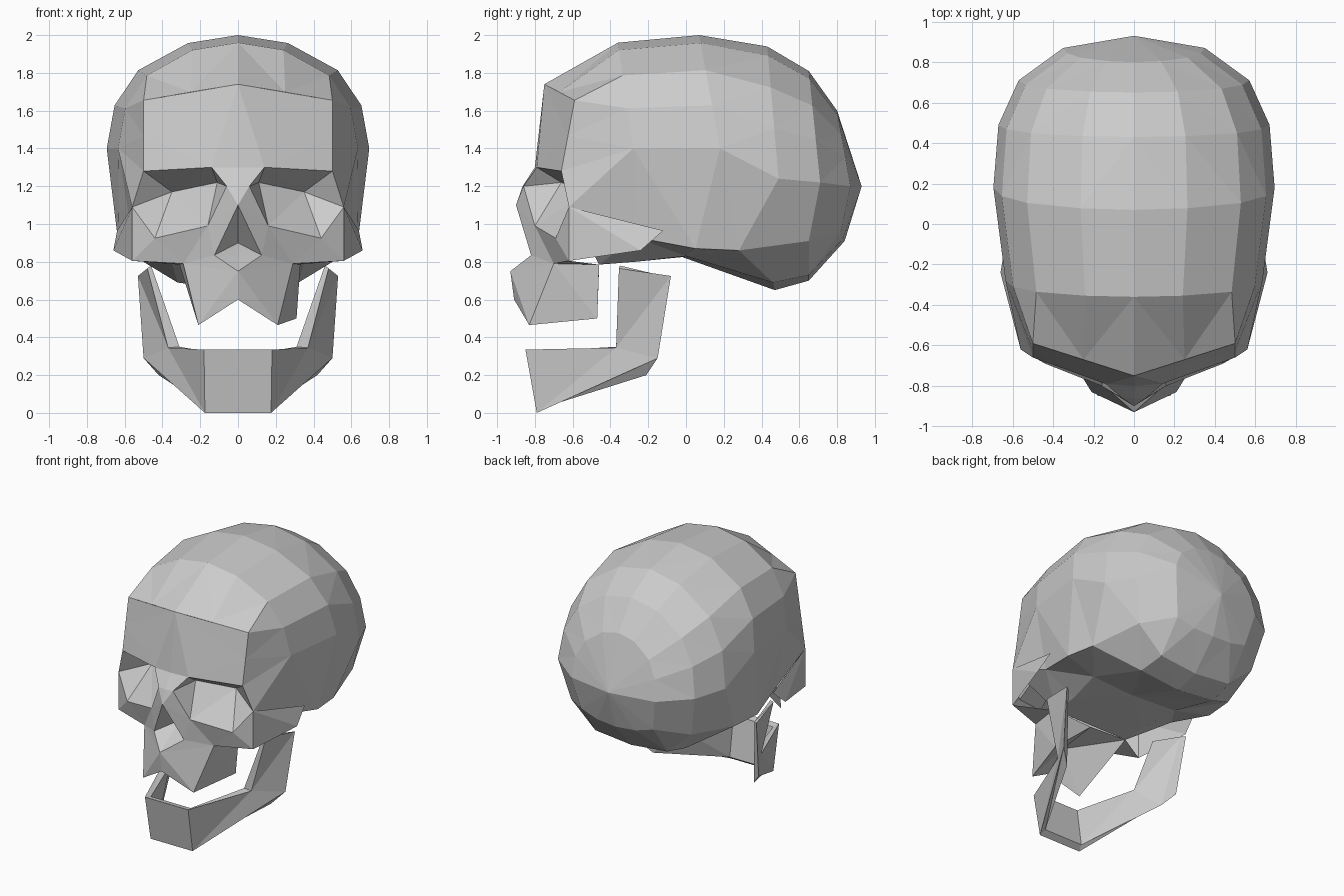
import bpy, bmesh

if "Cube" in bpy.data.objects:
    bpy.data.objects.remove(bpy.data.objects["Cube"])


def build(name, faces, right=(), left=()):
    """Flat shaded object from half-model polygons (x >= 0), mirrored and welded.
    Polygons in right / left appear on that side only."""
    bm = bmesh.new()
    for side, extra in ((1, right), (-1, left)):
        for f in list(faces) + list(extra):
            pts = []
            for x, y, z in f:
                p = (round(side * x, 4), y, z)
                if p not in pts:
                    pts.append(p)
            if len(pts) > 2:
                bm.faces.new([bm.verts.new(p) for p in pts[::side]])
    bmesh.ops.remove_doubles(bm, verts=bm.verts, dist=0.0005)
    bmesh.ops.triangulate(bm, faces=bm.faces)
    bmesh.ops.recalc_face_normals(bm, faces=bm.faces)
    me = bpy.data.meshes.new(name)
    bm.to_mesh(me)
    bm.free()
    ob = bpy.data.objects.new(name, me)
    bpy.context.collection.objects.link(ob)
    return ob


def loft(rings, closed=False):
    """Quads between neighbouring rings."""
    out = []
    for a, b in zip(rings, rings[1:]):
        n = len(a)
        for i in range(n if closed else n - 1):
            j = (i + 1) % n
            out.append((a[i], a[j], b[j], b[i]))
    return out


# Shared face landmarks
top = (0, -.75, 1.74)
corner = (.5, -.59, 1.655)
temple = (.5, -.625, 1.467)
brow = (.5, -.66, 1.28)
brow_in = (.14, -.79, 1.30)
brow_mid = (0, -.80, 1.30)
root = (.06, -.86, 1.20)
root_mid = (0, -.865, 1.20)
nose = (0, -.90, 1.10)
orbit_out = (.56, -.62, 1.09)
orbit_low = (.44, -.69, .925)
orbit_in = (.16, -.80, .99)
nostril = (.125, -.82, .835)
cheek_in = (.29, -.70, .79)
cheek_low = (.56, -.62, .805)
base_side, base_mid = (.31, -.46, .785), (0, -.46, .785)


# Cranium: arched sections from forehead to back, closed by an end point
def section(y_top, y_mid, w, z_top, z_mid, edge, under, floor):
    arch = [(0, 1), (.38, .93), (.76, .69), (.94, .38), (1, 0)]
    ring = [(w * u, y_mid + (y_top - y_mid) * v, z_mid + (z_top - z_mid) * v)
            for u, v in arch]
    return ring + [edge, under, floor]


front = [top, (.25, -.67, 1.698), corner, temple, brow, orbit_out, base_side, base_mid]
tip = (0, .93, 1.20)
rings = [
    front,
    section(-.36, -.28, .635, 1.96, 1.40, (.56, -.27, .93), (.31, -.27, .80), (0, -.27, .80)),
    section(.07, .18, .695, 2.0, 1.40, (.63, .05, .87), (.36, 0, .83), (0, -.02, .825)),
    section(.43, .49, .67, 1.94, 1.24, (.60, .28, .86), (.32, .46, .69), (0, .47, .65)),
    section(.65, .71, .57, 1.81, 1.22, (.50, .65, .91), (.30, .65, .73), (0, .65, .70)),
    section(.80, .87, .35, 1.60, 1.20, (.30, .82, .96), (.16, .83, .92), (0, .84, .91)),
    [tip] * 8,
]
build("cranium", loft(rings))

# Forehead, nose and cheek fronts
nose_deep, nose_floor = (0, -.68, .90), (0, -.80, .83)
build("face", [
    (top, corner, temple, brow, brow_in), (top, brow_in, brow_mid),
    (brow_mid, brow_in, root, root_mid), (root_mid, root, nose),
    (root, orbit_in, nostril, nose),
    (nose, nostril, nose_deep), (nostril, nose_floor, nose_deep),
    (orbit_in, orbit_low, cheek_in, nostril),
    (orbit_low, orbit_out, cheek_low, cheek_in),
    (cheek_in, cheek_low, base_side),
])

# Eye sockets: rim fanned to two deep points
deep, deep_in = (.35, -.52, 1.17), (.11, -.66, 1.22)
rim = [brow_in, brow, orbit_out, orbit_low, orbit_in]
build("eye_sockets", [(a, b, deep) for a, b in zip(rim, rim[1:])] + [
    (brow_in, deep, deep_in), (orbit_in, deep, deep_in),
    (root, brow_in, deep_in), (root, orbit_in, deep_in)])

# Cheek arches running back to the temples, free of the skull behind
arch_low, arch_top = (.66, -.24, .86), (.64, -.12, .965)
build("cheek_arches", [(orbit_out, cheek_low, arch_low), (orbit_out, arch_low, arch_top)])

# Upper jaw with hollow palate; the back corner is broken away on the left
lip, lip_low = (0, -.93, .75), (0, -.91, .60)
tooth, back_low, back_top = (.21, -.83, .465), (.31, -.47, .50), (.33, -.46, .785)
palate, palate_back = (0, -.76, .73), (0, -.46, .77)
build("upper_jaw", [
    (nostril, lip, nose_floor), (lip, nostril, cheek_in), (lip, cheek_in, tooth),
    (lip, tooth, lip_low), (lip_low, tooth, palate),
], right=[
    (cheek_in, tooth, back_low, back_top), (tooth, back_low, palate_back, palate),
    (back_low, back_top, palate_back),
], left=[
    (cheek_in, tooth, base_side), (tooth, base_side, palate_back, palate),
])

# Lower jaw: thin four-sided bar lofted from chin to hinge
chin = [(.18, -.85, .335), (.175, -.79, 0), (.16, -.75, .03), (.165, -.80, .325)]
bend = [(.37, -.37, .345), (.50, -.15, .29), (.42, -.21, .20), (.31, -.37, .35)]
hinge = [(.48, -.355, .765), (.53, -.08, .725), (.50, -.10, .72), (.46, -.35, .78)]
mid = [(0, y, z) for _, y, z in chin]
build("lower_jaw", loft([mid, chin, bend, hinge], True) + [tuple(hinge)])
